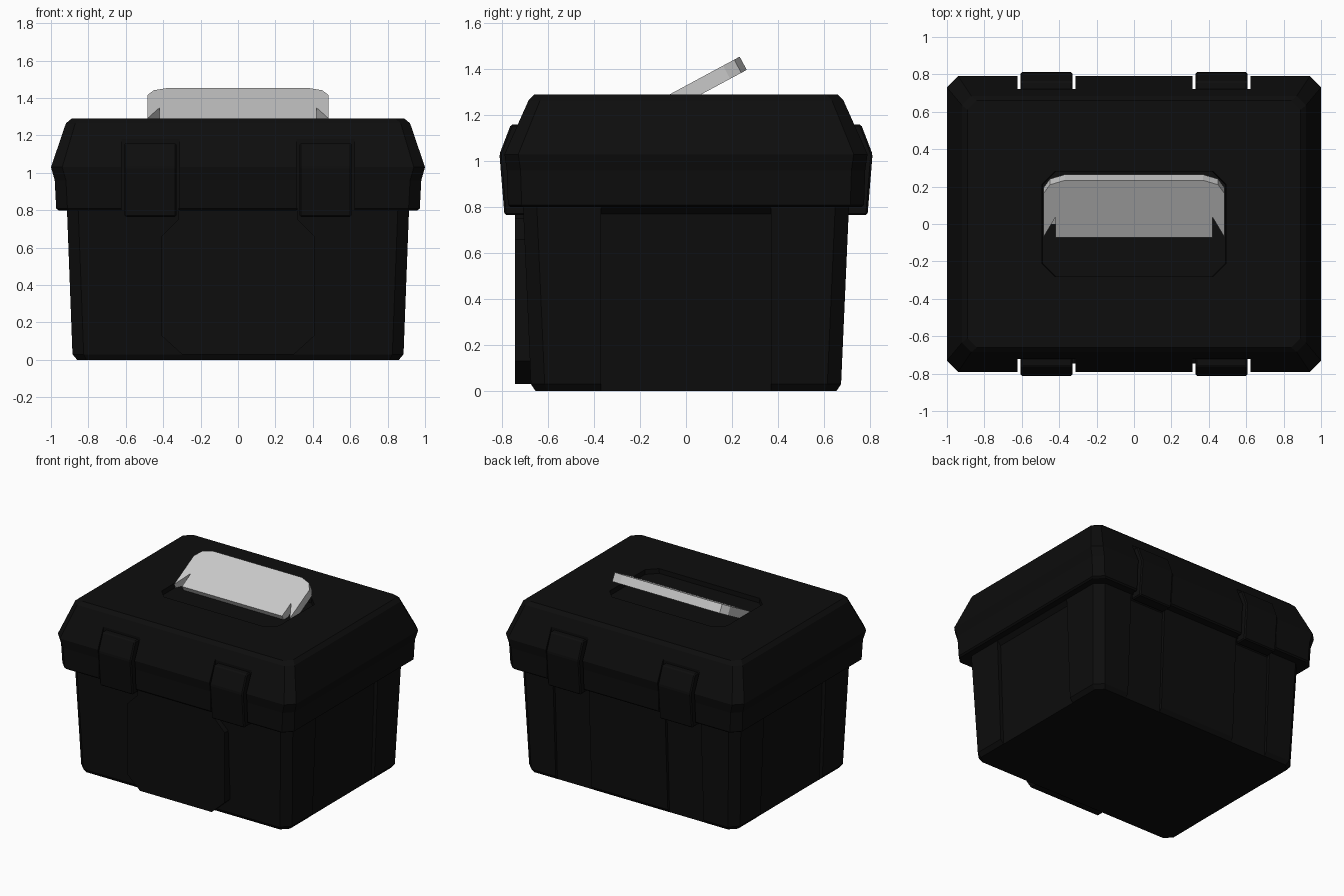
import bpy, bmesh, math
from mathutils import Matrix, Vector

cube = bpy.data.objects.get("Cube")
if cube:
    bpy.data.objects.remove(cube, do_unlink=True)


def material(name, value):
    m = bpy.data.materials.new(name)
    m.use_nodes = True
    color = (value, value, value, 1)
    m.diffuse_color = color
    bsdf = next(n for n in m.node_tree.nodes if n.type == 'BSDF_PRINCIPLED')
    bsdf.inputs["Base Color"].default_value = color
    return m


black = material("black plastic", 0.004)
grey = material("light grey plastic", 0.58)


def finish(name, bm, mat):
    bmesh.ops.recalc_face_normals(bm, faces=bm.faces[:])
    mesh = bpy.data.meshes.new(name)
    bm.to_mesh(mesh)
    bm.free()
    mesh.materials.append(mat)
    ob = bpy.data.objects.new(name, mesh)
    bpy.context.collection.objects.link(ob)
    return ob


def loft(name, rings, mat):
    """Stack of corner-cut rectangles given as (half x, half y, corner cut, z)."""
    bm = bmesh.new()
    loops = []
    for hx, hy, c, z in rings:
        pts = [(hx, hy - c), (hx - c, hy), (c - hx, hy), (-hx, hy - c),
               (-hx, c - hy), (c - hx, -hy), (hx - c, -hy), (hx, c - hy)]
        loops.append([bm.verts.new((x, y, z)) for x, y in pts])
    for a, b in zip(loops, loops[1:]):
        for i in range(8):
            j = (i + 1) % 8
            bm.faces.new((a[i], a[j], b[j], b[i]))
    bm.faces.new(loops[0])
    bm.faces.new(loops[-1])
    return finish(name, bm, mat)


def prism(name, profile, start, end, mat, matrix=Matrix(), bevel=0):
    """Extrude an (a, b) profile in local y, z along local x, then transform."""
    bm = bmesh.new()
    face = bm.faces.new([bm.verts.new((start, a, b)) for a, b in profile])
    out = bmesh.ops.extrude_face_region(bm, geom=[face])
    verts = [g for g in out["geom"] if isinstance(g, bmesh.types.BMVert)]
    bmesh.ops.translate(bm, verts=verts, vec=(end - start, 0, 0))
    if bevel:
        bmesh.ops.recalc_face_normals(bm, faces=bm.faces[:])
        bmesh.ops.bevel(bm, geom=bm.edges[:], offset=bevel, segments=1, affect='EDGES')
    bm.transform(matrix)
    return finish(name, bm, mat)


def cut(target, cutter):
    mod = target.modifiers.new("cut", 'BOOLEAN')
    mod.operation = 'DIFFERENCE'
    mod.solver = 'EXACT'
    mod.object = cutter
    cutter.hide_render = True
    bpy.context.view_layer.update()
    dg = bpy.context.evaluated_depsgraph_get()
    mesh = bpy.data.meshes.new_from_object(target.evaluated_get(dg))
    target.modifiers.clear()
    target.data = mesh
    bpy.data.objects.remove(cutter, do_unlink=True)


def turn(degrees):
    return Matrix.Rotation(math.radians(degrees), 4, 'Z')


# Tapered box body and overhanging lid
body = loft("box_body", [(.86, .655, .05, 0), (.885, .675, .06, .03),
                         (.915, .71, .06, .82)], black)
lid = loft("lid", [(.96, .765, .06, .8), (.972, .775, .06, .81),
                   (.98, .78, .06, .96), (1, .79, .06, 1.03),
                   (.92, .685, .05, 1.265), (.89, .66, .05, 1.29)], black)


# Shallow recessed panels in the walls, with a sloped upper end
def recess_profile(low, high):
    return [(low, -.1), (high, .77), (high + .03, .8), (1.2, .8), (1.2, -.1)]


for angle in (90, -90):
    cut(body, prism("side_recess", recess_profile(.855, .885), -.37, .37,
                    black, turn(angle)))
for angle in (0, 180):
    for a, b in ((.32, .62), (-.62, -.32)):
        cut(body, prism("end_recess", recess_profile(.65, .685), a, b,
                        black, turn(angle)))

# Latches in slots through the lid, two on the front and two on the back
slot = [(.72, .7), (1, .7), (1, 1.18), (.72, 1.18)]
latch = [(.7, .765), (.79, .765), (.812, 1.03), (.762, 1.16), (.7, 1.16)]
for angle, side in ((0, "back"), (180, "front")):
    for sx, hand in ((1, "a"), (-1, "b")):
        a, b = sorted((sx * .314, sx * .622))
        cut(lid, prism("slot", slot, a, b, black, turn(angle)))
        a, b = sorted((sx * .33, sx * .607))
        prism(f"{side}_latch_{hand}", latch, a, b, black, turn(angle), .008)

# Corner-cut recess in the lid top that receives the folded handle
cut(lid, loft("handle_recess", [(.49, .28, .07, 1.255), (.5, .285, .07, 1.4)], black))


def mirrored(half):
    return half + [(-x, v) for x, v in reversed(half)]


# Flat upright plate on the front wall
upright = Matrix(((0, 1, 0, 0), (1, 0, 0, 0), (0, 0, 1, 0), (0, 0, 0, 1)))
prism("front_plate", mirrored([(.3, .03), (.41, .13), (.41, .66), (.32, .75), (.32, .81)]),
      -.745, -.64, black, upright)

# Tilted carrying handle: arch outline extruded by its thickness
tilt = math.radians(28.3)
along = Vector((0, math.cos(tilt), math.sin(tilt)))
normal = Vector((0, -math.sin(tilt), math.cos(tilt)))
frame = Matrix((normal, Vector((1, 0, 0)), along)).transposed().to_4x4()
frame.translation = (0, -.072, 1.29)
outer = [(.485, 0), (.485, .265), (.45, .32), (.37, .347)]
inner = [(-.36, .237), (-.4, .22), (-.42, .185), (-.42, 0)]
prism("carry_handle", mirrored(outer) + mirrored(inner), -.065, 0, grey, frame)
